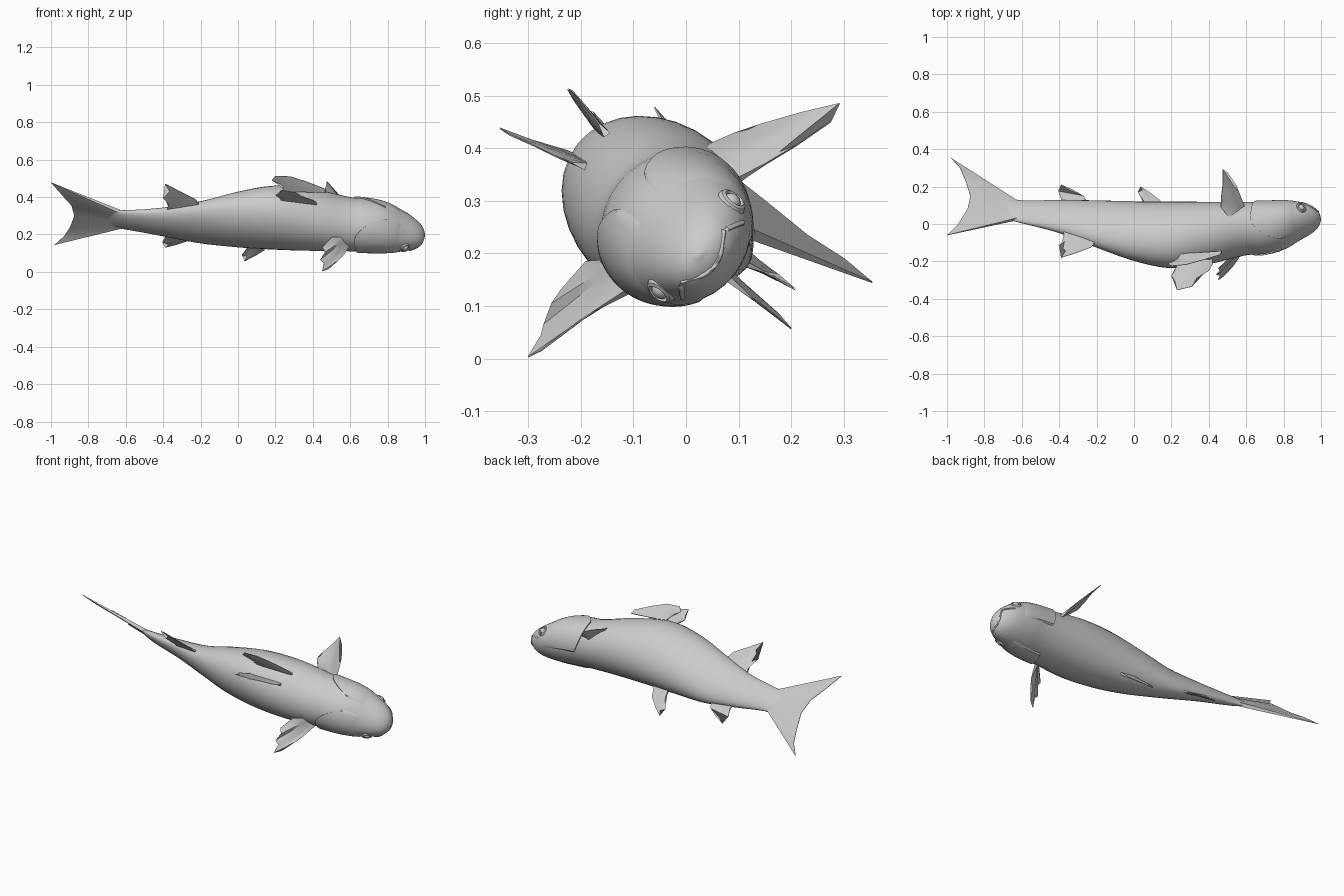
import bpy, bmesh, math
from mathutils import Vector

U = Vector((0, -0.78, 0.626))      # direction of the back (the fish is rolled)
S = Vector((0, 0.626, 0.78))       # direction of one flank

skin = bpy.data.materials.new("pale_grey_skin")
skin.diffuse_color = (0.6, 0.6, 0.6, 1)

# Body stations: x, centre y, centre z, half height, half width
ST = [(-0.69, 0.09, 0.285, 0.08, 0.007), (-0.63, 0.07, 0.28, 0.073, 0.022),
      (-0.4, 0.04, 0.267, 0.106, 0.05), (-0.2, 0.0, 0.265, 0.148, 0.082),
      (0.0, -0.038, 0.28, 0.178, 0.127), (0.2, -0.058, 0.29, 0.19, 0.158),
      (0.4, -0.048, 0.278, 0.168, 0.165), (0.6, -0.025, 0.255, 0.137, 0.15),
      (0.7, -0.02, 0.248, 0.134, 0.148), (0.8, -0.005, 0.236, 0.123, 0.139),
      (0.9, 0.018, 0.215, 0.09, 0.11), (0.96, 0.024, 0.202, 0.06, 0.077),
      (0.99, 0.025, 0.198, 0.03, 0.042), (1.0, 0.025, 0.197, 0.004, 0.006)]


def station(x):
    """Smoothly interpolated centre y, centre z, half height, half width."""
    i = 0
    while i < len(ST) - 2 and x > ST[i + 1][0]:
        i += 1
    p, q = ST[i], ST[i + 1]
    o, r = ST[max(i - 1, 0)], ST[min(i + 2, len(ST) - 1)]
    d = q[0] - p[0]
    t = min(max((x - p[0]) / d, 0), 1)
    out = []
    for k in range(1, 5):
        m0 = (q[k] - o[k]) / (q[0] - o[0]) * d
        m1 = (r[k] - p[k]) / (r[0] - p[0]) * d
        out.append((2*t**3 - 3*t*t + 1) * p[k] + (t**3 - 2*t*t + t) * m0
                   + (3*t*t - 2*t**3) * q[k] + (t**3 - t*t) * m1)
    return out


def surface(x, ang, k=1.0):
    """Point on the body skin; ang is measured in degrees from the back."""
    cy, cz, a, b = station(x)
    t = math.radians(ang)
    return Vector((x, cy, cz)) + U * a * k * math.cos(t) + S * b * k * math.sin(t)


def make(name, rows, wrap=False, caps=False, angle=40):
    """Mesh lofted through rows of points."""
    bm = bmesh.new()
    vs = [[bm.verts.new(p) for p in row] for row in rows]
    n = len(rows[0])
    for A, B in zip(vs, vs[1:]):
        for j in range(n if wrap else n - 1):
            k = (j + 1) % n
            bm.faces.new((A[j], A[k], B[k], B[j]))
    if caps:
        bm.faces.new(vs[0])
        bm.faces.new(vs[-1])
    bmesh.ops.recalc_face_normals(bm, faces=bm.faces)
    me = bpy.data.meshes.new(name)
    bm.to_mesh(me)
    bm.free()
    me.materials.append(skin)
    ob = bpy.data.objects.new(name, me)
    bpy.context.collection.objects.link(ob)
    bpy.ops.object.select_all(action='DESELECT')
    ob.select_set(True)
    bpy.context.view_layer.objects.active = ob
    bpy.ops.object.shade_smooth_by_angle(angle=math.radians(angle))
    return ob


def fin(name, root_a, root_b, tips, thick=0.012):
    """Thin blade from a root line to a ragged tip line, tapering outwards."""
    tips = [Vector(t) for t in tips]
    a, b = Vector(root_a), Vector(root_b)
    n = len(tips)
    roots = [a.lerp(b, i / (n - 1)) for i in range(n)]
    nrm = Vector()
    for i in range(n - 1):
        c = (roots[i + 1] - tips[i]).cross(tips[i + 1] - roots[i])
        nrm += c if c.dot(nrm) >= 0 else -c
    nrm.normalize()
    steps = [0, 0.25, 0.5, 0.75, 1]
    rows = []
    for w in steps:
        line = [r.lerp(t, w) for r, t in zip(roots, tips)]
        half = nrm * (thick * (1 - w) + 0.0025) / 2
        # front side, then back side, forming a closed loop
        rows.append([p + half for p in line] + [p - half for p in reversed(line)])
    return make(name, rows, wrap=True, caps=True, angle=30)


# Body: rings closer together towards the snout
xs = [-0.69 + 1.69 * math.sin(math.pi / 2 * i / 64) for i in range(65)]
make("body", [[surface(x, 360 * j / 32) for j in range(32)] for x in xs], True, True)

# Gill covers: raised plates wrapped over each cheek
for side, label in ((1, "far"), (-1, "near")):
    rows = []
    for i in range(25):
        v = i / 24
        rear = 0.62 + 0.19 * max(0, 1 - v / 0.45) ** 2 + 0.05 * v ** 4
        row = []
        for j, w in enumerate((0, 0, 0.1, 0.3, 0.5, 0.7, 0.85, 1)):
            edge = i in (0, 24) or j in (0, 7)
            k = 0.96 if edge else 1.015 + 0.035 * (1 - w)
            row.append(surface(rear + (0.88 - rear) * w, side * (12 + 138 * v), k))
        rows.append(row)
    make(label + "_gill_cover", rows, angle=35)

# Eyes: flattened balls with a raised rim
for side, label in ((1, "far"), (-1, "near")):
    c = surface(0.895, side * 92, 0.98)
    out = (S * side + Vector((0.45, 0, 0))).normalized()
    rot = out.to_track_quat('Z', 'Y')
    for part, profile in (("eye", ((0.017, -0.005), (0.016, 0.005), (0.01, 0.011), (0.001, 0.013))),
                          ("eye_rim", ((0.032, -0.008), (0.027, 0.005), (0.021, 0.008), (0.017, 0.001)))):
        rows = [[c + rot @ Vector((r * math.cos(t), r * math.sin(t), h))
                 for t in (2 * math.pi * j / 16 for j in range(16))] for r, h in profile]
        make(label + "_" + part, rows, wrap=True, caps=True)

# Lips: a slim ridge round the snout
lip = []
for i in range(21):
    t = -1 + i / 10
    x = 0.985 - 0.07 * abs(t) ** 2
    c = surface(x, 90 * (1 if t >= 0 else -1) + 28 * t)
    if abs(t) < 0.35:
        c = surface(0.985, 180 - 62 * t / 0.35 * 0.6)
    lip.append(c)
rows = []
for i, p in enumerate(lip):
    d = (lip[min(i + 1, 20)] - lip[max(i - 1, 0)]).normalized()
    e = d.orthogonal().normalized()
    f = d.cross(e)
    rows.append([p + (e * math.cos(a) + f * math.sin(a)) * 0.005
                 for a in (math.pi / 3 * j for j in range(6))])
make("lips", rows, wrap=True, caps=True, angle=60)

# Forked tail
fin("tail_fin", (-0.63, 0.025, 0.322), (-0.63, 0.122, 0.237),
    [(-1, -0.06, 0.478), (-0.94, 0.0, 0.41), (-0.89, 0.08, 0.355), (-0.875, 0.15, 0.3),
     (-0.9, 0.23, 0.235), (-0.93, 0.3, 0.19), (-0.98, 0.354, 0.145)], 0.02)

# Split back fin, two flaps
fin("upper_back_fin", (0.47, -0.15, 0.425), (0.25, -0.165, 0.435),
    [(0.46, -0.165, 0.446), (0.36, -0.195, 0.485), (0.28, -0.217, 0.51), (0.2, -0.225, 0.513),
     (0.18, -0.212, 0.49), (0.21, -0.2, 0.475), (0.235, -0.185, 0.452)])
fin("lower_back_fin", (0.42, -0.19, 0.365), (0.23, -0.205, 0.38),
    [(0.42, -0.215, 0.372), (0.4, -0.25, 0.385), (0.335, -0.29, 0.405), (0.31, -0.335, 0.425),
     (0.23, -0.354, 0.438), (0.22, -0.31, 0.42), (0.2, -0.275, 0.41), (0.23, -0.225, 0.395)])

# Small fins behind: back, belly and pelvis
fin("rear_back_fin", (-0.2, -0.09, 0.35), (-0.38, -0.035, 0.33),
    [(-0.23, -0.125, 0.39), (-0.31, -0.155, 0.43), (-0.39, -0.18, 0.472),
     (-0.365, -0.145, 0.43), (-0.4, -0.115, 0.395), (-0.37, -0.085, 0.37)])
fin("rear_belly_fin", (-0.24, 0.1, 0.185), (-0.39, 0.11, 0.205),
    [(-0.27, 0.15, 0.165), (-0.33, 0.185, 0.145), (-0.39, 0.21, 0.13),
     (-0.37, 0.185, 0.145), (-0.405, 0.175, 0.16), (-0.39, 0.14, 0.185)])
fin("pelvic_fin", (0.16, 0.07, 0.16), (0.06, 0.08, 0.165),
    [(0.14, 0.125, 0.115), (0.09, 0.165, 0.085), (0.035, 0.2, 0.057),
     (0.045, 0.18, 0.08), (0.02, 0.17, 0.09), (0.05, 0.13, 0.12)])

# Paired side fins
fin("far_side_fin", (0.59, 0.085, 0.33), (0.53, 0.03, 0.385),
    [(0.57, 0.15, 0.37), (0.545, 0.21, 0.405), (0.5, 0.275, 0.45), (0.475, 0.292, 0.485),
     (0.475, 0.22, 0.468), (0.465, 0.14, 0.445), (0.47, 0.12, 0.435),
     (0.463, 0.09, 0.428), (0.5, 0.045, 0.408)], 0.015)
fin("near_side_fin", (0.59, -0.105, 0.13), (0.55, -0.155, 0.185),
    [(0.565, -0.175, 0.09), (0.53, -0.225, 0.055), (0.485, -0.275, 0.015), (0.45, -0.3, 0.003),
     (0.46, -0.275, 0.045), (0.44, -0.27, 0.065), (0.465, -0.255, 0.105),
     (0.45, -0.238, 0.13), (0.5, -0.19, 0.185)], 0.015)
